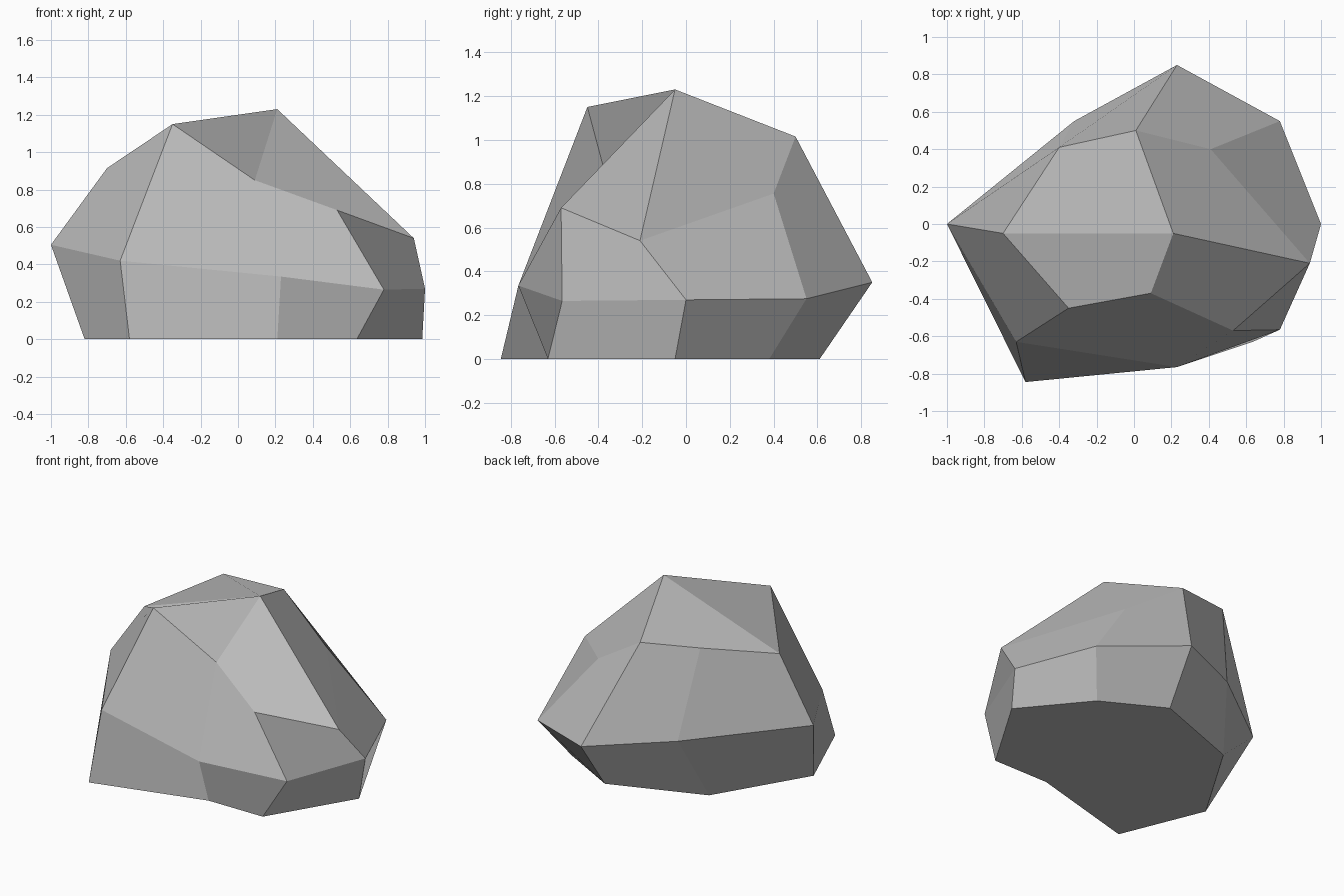
import bpy
import bmesh
from mathutils import Vector

default_cube = bpy.data.objects.get("Cube")
if default_cube:
    bpy.data.objects.remove(default_cube, do_unlink=True)


def make_material(name, colour):
    """One flat colour for the viewport and for renders."""
    material = bpy.data.materials.new(name)
    material.use_nodes = True
    material.diffuse_color = colour
    shader = material.node_tree.nodes["Principled BSDF"]
    shader.inputs["Base Color"].default_value = colour
    shader.inputs["Roughness"].default_value = 0.9
    return material


def add_quad(bm, corners):
    """Add a facet whose hidden diagonal always bulges outward."""
    a, b, c, d = [v.co for v in corners]
    normal = (b - a).cross(c - a)
    if normal.dot(d - a) > 0:
        corners = corners[1:] + corners[:1]
    bm.faces.new(corners)


# Cross-sections run counter-clockwise, beginning at the front right corner
base_ring = [(-.58, -.845, 0), (.21, -.63, 0), (.635, -.63, 0), (.985, -.05, 0),
             (.63, .38, 0), (.21, .61, 0), (-.44, .37, 0), (-.82, -.26, 0)]
belly_ring = [(-.63, -.63, .42), (.23, -.765, .335), (.78, -.565, .265), (1, 0, .27),
              (.78, .55, .275), (.23, .85, .35), (-.32, .55, .42), (-1, 0, .505)]
shoulder_ring = [(-.35, -.45, 1.15), (.09, -.37, .85), (.53, -.57, .69), (.94, -.21, .54),
                 (.41, .4, .755), (.01, .5, 1.015), (-.4, .41, 1.05), (-.7, -.05, .915)]
summit = (.21, -.05, 1.23)

bm = bmesh.new()
rings = [[bm.verts.new(Vector(point)) for point in ring]
         for ring in (base_ring, belly_ring, shoulder_ring)]
peak = bm.verts.new(summit)
count = len(base_ring)

# Side facets between neighbouring rings
for lower, upper in zip(rings, rings[1:]):
    for i in range(count):
        j = (i + 1) % count
        add_quad(bm, [lower[i], lower[j], upper[j], upper[i]])

# Four crown facets meeting at the peak
crown = rings[-1]
for i in range(1, count, 2):
    add_quad(bm, [peak, crown[i], crown[(i + 1) % count], crown[(i + 2) % count]])

# Flat underside
bm.faces.new(list(reversed(rings[0])))

mesh = bpy.data.meshes.new("boulder")
bm.to_mesh(mesh)
bm.free()
mesh.materials.append(make_material("stone grey", (0.5, 0.5, 0.5, 1.0)))
boulder = bpy.data.objects.new("boulder", mesh)
bpy.context.collection.objects.link(boulder)
